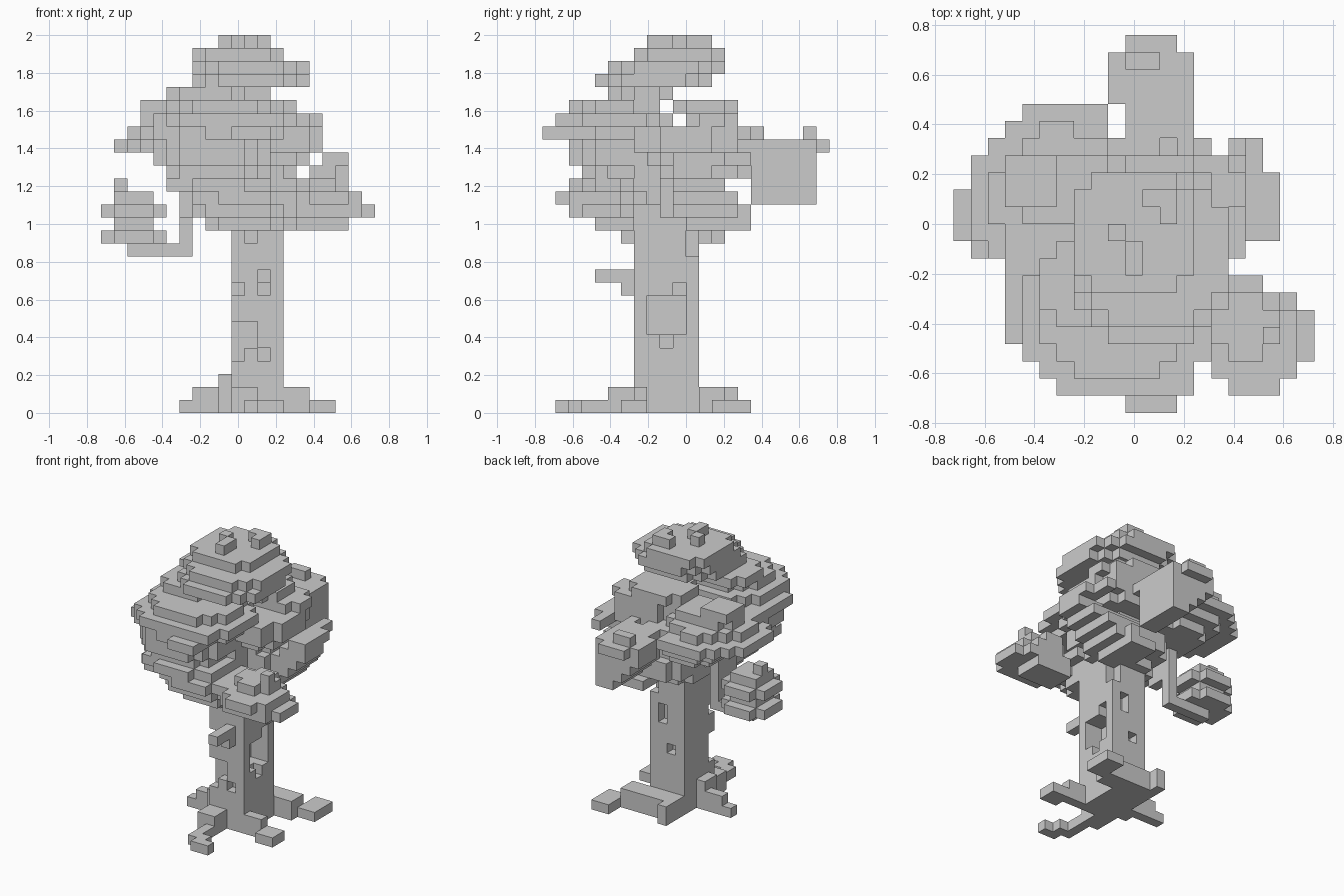
import bpy
import bmesh
from mathutils import Vector

if "Cube" in bpy.data.objects:
    bpy.data.objects.remove(bpy.data.objects["Cube"], do_unlink=True)

CELL = 2 / 29
ORIGIN = Vector((-10.5, -11, 0))
AXES = [Vector(a) for a in ((1, 0, 0), (0, 1, 0), (0, 0, 1))]

grey = bpy.data.materials.new("plain_grey")
grey.use_nodes = True
grey.diffuse_color = (0.6, 0.6, 0.6, 1)
grey.node_tree.nodes["Principled BSDF"].inputs["Base Color"].default_value = grey.diffuse_color

parts = {}       # part name -> set of grid cells
occupied = set()


def add_cells(part, cells):
    """Give free cells to a part, so neighbouring parts never overlap."""
    fresh = set(cells) - occupied
    parts.setdefault(part, set()).update(fresh)
    occupied.update(fresh)


def block(x0, x1, y0, y1, z0, z1):
    return {(x, y, z) for x in range(x0, x1) for y in range(y0, y1) for z in range(z0, z1)}


def rounded(x0, x1, y0, y1, z):
    """One layer of cells with its corners trimmed to a rounded outline."""
    def off(c, a, b):
        return abs(2 * c + 1 - a - b) / (b - a)
    return {(x, y, z) for x, y, z in block(x0, x1, y0, y1, z, z + 1)
            if off(x, x0, x1) ** 2.4 + off(y, y0, y1) ** 2.4 <= 1}


def clump(part, bottom, layers):
    """Stack rounded layers upward from the bottom level."""
    for level, extent in enumerate(layers):
        add_cells(part, rounded(*extent, bottom + level))


def blocks(part, *extents):
    for extent in extents:
        add_cells(part, block(*extent))


def build(part, cells):
    """Skin the exposed sides of the cells as flat square faces."""
    bm = bmesh.new()
    for cell in sorted(cells):
        centre = Vector(cell) + Vector((0.5, 0.5, 0.5)) + ORIGIN
        for n in range(3):
            for sign in (-1, 1):
                normal = AXES[n] * sign
                if tuple(int(c + d) for c, d in zip(cell, normal)) in occupied:
                    continue
                u, v = AXES[(n + 1) % 3] / 2, AXES[(n + 2) % 3] / 2 * sign
                face = centre + normal / 2
                corners = (face - u - v, face + u - v, face + u + v, face - u + v)
                bm.faces.new([bm.verts.new(c * CELL) for c in corners])
    bmesh.ops.remove_doubles(bm, verts=bm.verts, dist=CELL / 100)
    mesh = bpy.data.meshes.new(part)
    bm.to_mesh(mesh)
    bm.free()
    mesh.materials.append(grey)
    bpy.context.collection.objects.link(bpy.data.objects.new(part, mesh))


# Trunk with its side hollow, knot holes and inner core
trunk = block(10, 14, 7, 12, 0, 16)
trunk -= block(12, 14, 8, 11, 6, 9)        # side hollow
trunk -= block(13, 14, 9, 10, 5, 6)
trunk -= block(13, 14, 10, 11, 9, 10)
trunk -= block(13, 14, 11, 12, 12, 14)
trunk -= block(12, 13, 11, 12, 9, 11)      # back knots
trunk -= block(11, 12, 11, 12, 6, 7)
trunk -= block(12, 13, 7, 8, 4, 5)         # front knots
trunk -= block(10, 11, 7, 8, 9, 10)
trunk -= block(10, 12, 7, 8, 5, 7)
trunk -= block(10, 11, 7, 8, 4, 5)
add_cells("trunk", trunk)
blocks("trunk_core", (10, 13, 7, 9, 16, 25), (9, 13, 8, 11, 16, 22))

# Stub branch and a hanging tuft on the front
blocks("front_branch", (12, 13, 4, 7, 10, 11), (12, 13, 6, 7, 9, 10))
blocks("front_tuft", (11, 12, 6, 7, 13, 14))

# Roots spreading over the ground
blocks("back_root", (10, 16, 12, 14, 0, 2), (10, 11, 14, 15, 0, 2),
       (16, 17, 13, 14, 0, 1), (16, 18, 13, 16, 0, 1))
blocks("right_root", (7, 10, 9, 10, 0, 2), (9, 10, 8, 9, 0, 2), (6, 8, 9, 10, 0, 1), (9, 10, 8, 10, 2, 3))
blocks("front_root", (10, 12, 5, 7, 0, 2), (11, 12, 3, 5, 0, 1), (11, 13, 2, 3, 0, 1),
       (12, 14, 1, 2, 0, 1))
blocks("left_root", (14, 16, 7, 8, 0, 2), (16, 18, 6, 8, 0, 1))

# Crown cap with small tufts on top
clump("crown", 24, [(5, 11, 5, 10), (7, 16, 4, 13), (7, 16, 5, 14), (7, 14, 7, 14)])
blocks("crown_tufts", (9, 10, 10, 11, 28, 29), (10, 11, 8, 10, 28, 29), (12, 13, 11, 13, 28, 29),
       (11, 12, 12, 13, 28, 29))

# Large front foliage, set back in the middle and spreading again below
clump("front_foliage", 14, [
    (8, 14, 4, 10), (7, 14, 3, 9), (7, 15, 2, 9), (5, 13, 2, 9), (5, 12, 3, 9),
    (4, 13, 2, 9), (4, 13, 2, 9), (3, 14, 2, 12), (4, 15, 1, 10), (5, 14, 2, 9)])
blocks("front_foliage", (10, 13, 0, 1, 21, 22), (8, 13, 1, 3, 21, 22), (6, 14, 1, 3, 22, 23))

# Foliage on the right rear
clump("right_foliage", 18, [
    (5, 10, 10, 16), (4, 10, 9, 17), (1, 11, 8, 17), (2, 11, 9, 16), (3, 10, 11, 15), (3, 6, 12, 15)])
blocks("right_foliage", (5, 7, 15, 17, 21, 22), (4, 9, 17, 18, 20, 21))

# Foliage over the left side of the trunk
clump("left_foliage", 14, [
    (9, 14, 9, 13), (9, 16, 9, 15), (9, 16, 9, 15), (9, 16, 9, 14), (9, 15, 9, 13),
    (10, 16, 8, 15), (10, 17, 7, 15), (10, 17, 7, 15), (10, 17, 11, 15), (9, 15, 10, 15)])
clump("left_outer_foliage", 14, [
    (12, 15, 11, 16), (13, 16, 10, 16), (14, 17, 10, 15), (15, 18, 10, 14), (16, 19, 10, 13), (17, 19, 10, 14)])
blocks("left_outer_foliage", (17, 18, 13, 16, 19, 20))

# Low foliage at the front left
clump("front_left_foliage", 14, [(15, 19, 4, 7), (14, 21, 2, 7), (15, 20, 1, 7), (15, 19, 3, 7)])
blocks("front_left_foliage", (18, 19, 4, 5, 18, 19))

# Foliage hanging at the back, flat on its left and stepped underneath
blocks("back_foliage", (10, 14, 16, 18, 18, 21), (12, 14, 16, 21, 16, 17), (11, 14, 16, 21, 17, 18),
       (10, 14, 18, 21, 18, 19), (9, 14, 18, 21, 19, 21),
       (10, 13, 21, 22, 20, 21), (10, 12, 20, 21, 21, 22),
       (10, 12, 14, 16, 20, 21), (13, 14, 14, 16, 20, 21))

# Small cluster held up by a bent branch
blocks("hooked_branch", (2, 7, 11, 12, 12, 13), (6, 7, 11, 12, 12, 19), (6, 7, 9, 11, 15, 19))
clump("hanging_cluster", 13, [(0, 5, 9, 14), (1, 4, 10, 13), (0, 5, 9, 14), (1, 4, 10, 13)])
blocks("hanging_cluster", (1, 2, 11, 12, 17, 18))

for name, cells in parts.items():
    build(name, cells)
